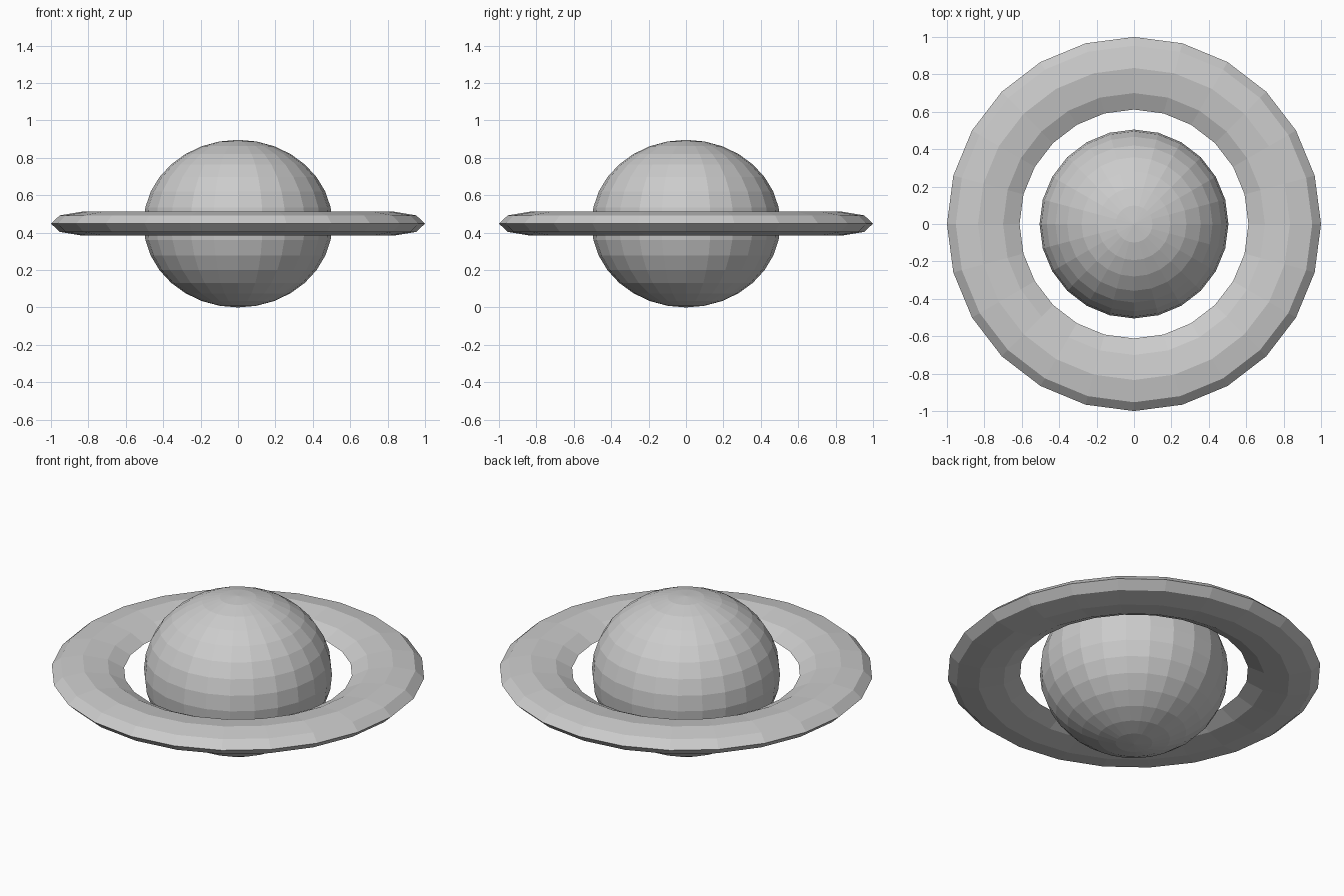
import bpy
import bmesh
from math import sin, cos, tau

cube = bpy.data.objects.get("Cube")
if cube:
    bpy.data.objects.remove(cube, do_unlink=True)

MID_Z = 0.448

# Single neutral colour
grey = bpy.data.materials.new("light_grey")
grey.use_nodes = True
colour = (0.6, 0.6, 0.6, 1)
grey.diffuse_color = colour
grey.node_tree.nodes["Principled BSDF"].inputs["Base Color"].default_value = colour


def add_object(name, bm):
    bmesh.ops.recalc_face_normals(bm, faces=bm.faces)
    mesh = bpy.data.meshes.new(name)
    bm.to_mesh(mesh)
    bm.free()
    mesh.materials.append(grey)
    obj = bpy.data.objects.new(name, mesh)
    obj.location.z = MID_Z
    bpy.context.collection.objects.link(obj)
    return obj


# Planet: faceted sphere, slightly squashed at the poles
bm = bmesh.new()
bmesh.ops.create_uvsphere(bm, u_segments=24, v_segments=16, radius=1)
bmesh.ops.scale(bm, vec=(0.505, 0.505, MID_Z), verts=bm.verts)
add_object("planet", bm)

# Ring: flat eight-sided section swept round in 24 steps
upper = [(0.612, 0), (0.70, 0.044), (0.834, 0.064), (0.953, 0.044), (1.0, 0)]
section = upper + [(r, -z) for r, z in upper[-2:0:-1]]
STEPS = 24
bm = bmesh.new()
loops = [[bm.verts.new((r * cos(tau * i / STEPS), r * sin(tau * i / STEPS), z))
          for r, z in section] for i in range(STEPS)]
for i in range(STEPS):
    a, b = loops[i], loops[(i + 1) % STEPS]
    for j in range(len(section)):
        k = (j + 1) % len(section)
        bm.faces.new((a[j], b[j], b[k], a[k]))
add_object("ring", bm)
